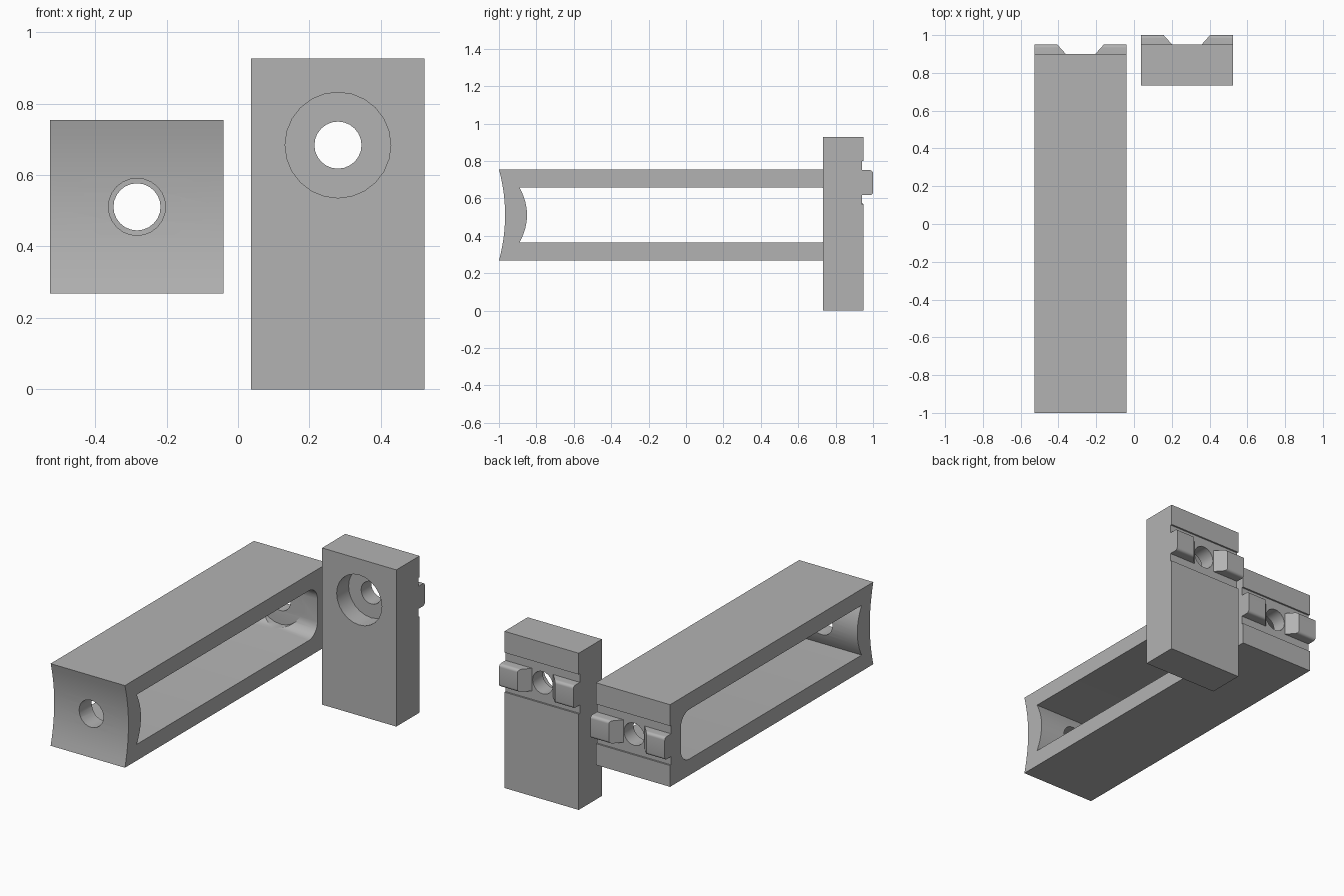
import bpy, bmesh, math
from mathutils import Matrix, Vector

if "Cube" in bpy.data.objects:
    bpy.data.objects.remove(bpy.data.objects["Cube"], do_unlink=True)

grey = bpy.data.materials.new("plain_grey")
grey.use_nodes = True
grey.diffuse_color = (0.45, 0.45, 0.45, 1)
grey.node_tree.nodes["Principled BSDF"].inputs["Base Color"].default_value = grey.diffuse_color

HALF = 0.243       # half width of both parts
HOLE = 0.066       # bolt hole radius
BORE = 0.148       # counterbore radius


def finish(bm, name):
    bmesh.ops.recalc_face_normals(bm, faces=bm.faces)
    mesh = bpy.data.meshes.new(name)
    bm.to_mesh(mesh)
    bm.free()
    mesh.materials.append(grey)
    obj = bpy.data.objects.new(name, mesh)
    bpy.context.collection.objects.link(obj)
    return obj


def prism(name, points, low, high):
    """Extrude a closed outline of 3D points from offset low to offset high."""
    bm = bmesh.new()
    face = bm.faces.new([bm.verts.new(Vector(p) + Vector(low)) for p in points])
    moved = bmesh.ops.extrude_face_region(bm, geom=[face])["geom"]
    verts = [v for v in moved if isinstance(v, bmesh.types.BMVert)]
    bmesh.ops.translate(bm, verts=verts, vec=Vector(high) - Vector(low))
    return finish(bm, name)


def side_prism(name, outline, x, half):
    return prism(name, [(0, y, z) for y, z in outline], (x - half, 0, 0), (x + half, 0, 0))


def drill(x, z, radius, y0, y1, sides=24):
    bm = bmesh.new()
    place = Matrix.Translation((x, (y0 + y1) / 2, z)) @ Matrix.Rotation(math.pi / 2, 4, "X")
    bmesh.ops.create_cone(bm, cap_ends=True, segments=sides, radius1=radius,
                          radius2=radius, depth=y1 - y0, matrix=place)
    return finish(bm, "drill_cutter")


def cut(obj, cutter):
    cutter.hide_render = True
    mod = obj.modifiers.new("cut", "BOOLEAN")
    mod.operation = "DIFFERENCE"
    mod.solver = "EXACT"
    mod.object = cutter
    bpy.context.view_layer.objects.active = obj
    bpy.ops.object.modifier_apply(modifier=mod.name)
    bpy.data.objects.remove(cutter, do_unlink=True)


def bow(y_end, y_mid, z, half, steps=12):
    """Shallow arc from the bottom up, y_mid at its centre."""
    return [(y_mid + (y_end - y_mid) * (t * t), z + half * t)
            for t in (2 * i / steps - 1 for i in range(steps + 1))]


def corner(y, z, r, start, steps=6):
    """Quarter-circle corner around centre y, z."""
    return [(y + r * math.cos(a), z + r * math.sin(a))
            for a in (start + math.pi / 2 * i / steps for i in range(steps + 1))]


def tongue(y, z):
    """Back edge, top to bottom: shallow recess with a rounded tongue."""
    floor, tip, r = y - 0.01, y + 0.05, 0.017
    rounded = corner(tip - r, z - 0.067 + r, r, -math.pi / 2) + corner(tip - r, z + 0.067 - r, r, 0)
    return ([(y, z + 0.117), (floor, z + 0.117), (floor, z + 0.067)] + rounded[::-1]
            + [(floor, z - 0.067), (floor, z - 0.117), (y, z - 0.117)])


def split_tongue(obj, x, y, z):
    """Flared gap that leaves two lugs, plus the bolt hole."""
    gap = [(x - 0.069, y - 0.01, z), (x + 0.069, y - 0.01, z),
           (x + 0.132, y + 0.06, z), (x - 0.132, y + 0.06, z)]
    cut(obj, prism("gap_cutter", gap, (0, 0, -0.09), (0, 0, 0.09)))
    cut(obj, drill(x, z, HOLE, y - 0.3, y + 0.1))


def smooth(obj):
    bpy.ops.object.select_all(action="DESELECT")
    obj.select_set(True)
    bpy.context.view_layer.objects.active = obj
    bpy.ops.object.shade_smooth_by_angle(angle=math.radians(30))


# Long slotted frame with a concave front
fx, fz, back = -0.283, 0.511, 0.90
outline = bow(-1.0, -0.967, fz, HALF) + [(back, fz + HALF)] + tongue(back, fz) + [(back, fz - HALF)]
frame = side_prism("slotted_frame", outline, fx, HALF)

# Window through the sides, with rounded rear corners
wh, r, end = 0.147, 0.08, 0.80
rear = corner(end - r, fz - wh + r, r, -math.pi / 2) + corner(end - r, fz + wh - r, r, 0)
window = bow(-0.89, -0.85, fz, wh) + rear[::-1]
cut(frame, side_prism("window_cutter", window, fx, 0.4))
cut(frame, drill(fx, fz, 0.08, -1.1, -0.7))
cut(frame, drill(fx, fz, BORE - 0.002, 0.6, end))
split_tongue(frame, fx, back, fz)
smooth(frame)

# Upright end plate with a counterbored hole
px, pz, front, back = 0.28, 0.684, 0.733, 0.95
outline = [(front, 0), (front, 0.927), (back, 0.927)] + tongue(back, pz) + [(back, 0)]
plate = side_prism("end_plate", outline, px, HALF)
cut(plate, drill(px, pz, BORE, 0.6, 0.845))
split_tongue(plate, px, back, pz)
smooth(plate)
